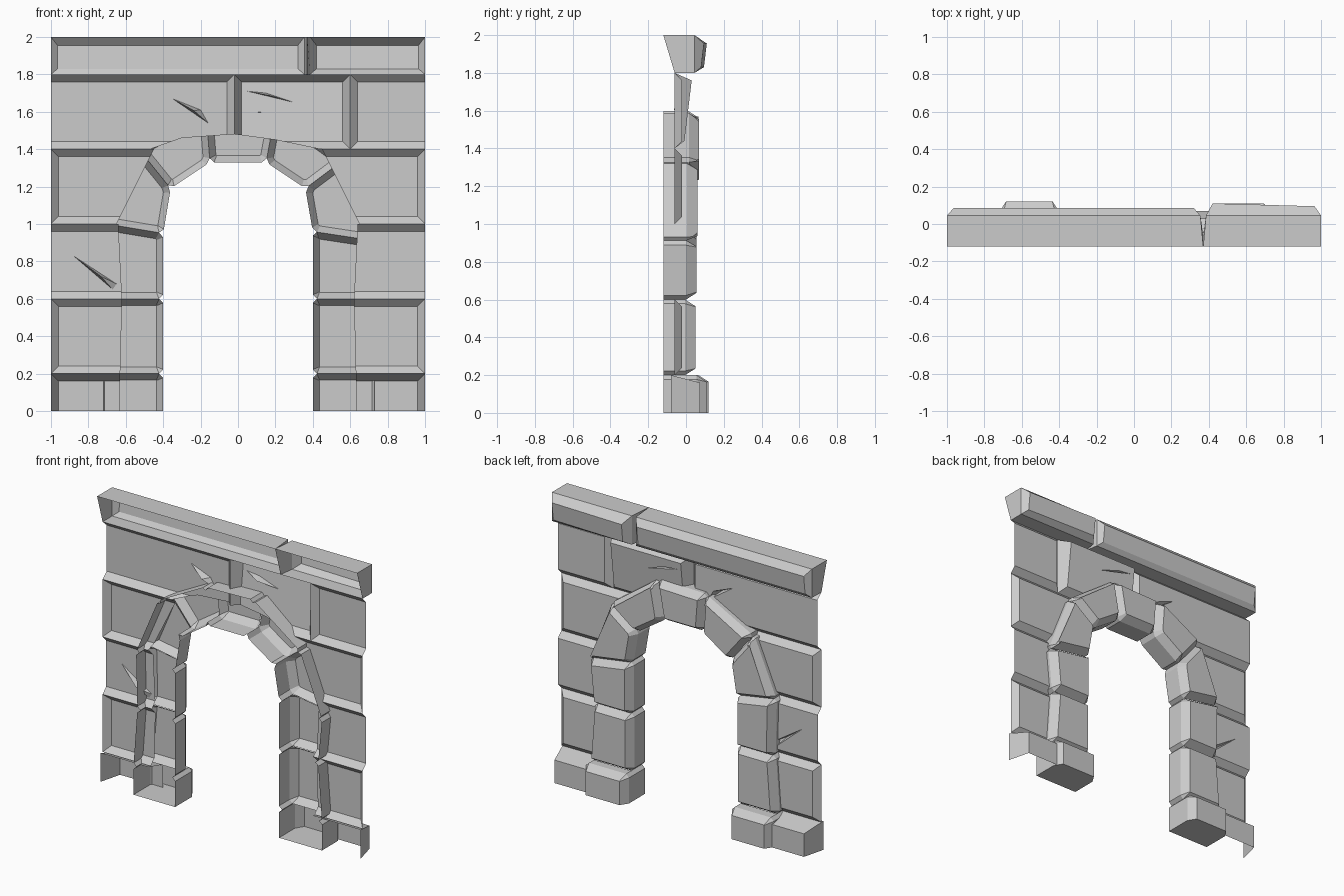
import bpy, bmesh
from mathutils import Vector

if "Cube" in bpy.data.objects:
    bpy.data.objects.remove(bpy.data.objects["Cube"], do_unlink=True)

stone_mat = bpy.data.materials.new("grey_stone")
stone_mat.use_nodes = True
GREY = (0.6, 0.6, 0.6, 1)
stone_mat.diffuse_color = GREY
stone_mat.node_tree.nodes["Principled BSDF"].inputs["Base Color"].default_value = GREY

FRONT = -0.12


def finish(name, bm):
    mesh = bpy.data.meshes.new(name)
    bm.to_mesh(mesh)
    bm.free()
    mesh.materials.append(stone_mat)
    obj = bpy.data.objects.new(name, mesh)
    bpy.context.collection.objects.link(obj)


def inset_outline(pts, insets):
    """Move every edge of an outline inward by its own distance."""
    n = len(pts)
    normals = []
    for i in range(n):
        d = (pts[(i + 1) % n] - pts[i]).normalized()
        normals.append(Vector((d.y, -d.x)))
    out = []
    for i, v in enumerate(pts):
        a, b = normals[i - 1], normals[i]
        da, db = a.dot(v) - insets[i - 1], b.dot(v) - insets[i]
        det = a.x * b.y - a.y * b.x
        if abs(det) < 0.05:
            out.append(v - b * insets[i])
        else:
            out.append(Vector(((da * b.y - a.y * db) / det, (a.x * db - da * b.x) / det)))
    return out


def shell(name, pts, kinds, groove, back, bevel=0.04, gouges=(), tilt=0):
    """Open-fronted block. Edge kinds: b bevel, s side and bevel,
    t short ledge and bevel, f flat side, o open."""
    pts = [Vector(p) for p in pts]
    n = len(pts)
    top = max(p.y for p in pts)
    inner = inset_outline(pts, [bevel if k in "bst" else 0 for k in kinds])
    bm = bmesh.new()

    def back_vert(x, z):
        return bm.verts.new((x, back - tilt * (top - z), z))

    mid_ring = [bm.verts.new((p.x, groove, p.y)) for p in pts]
    back_ring = [back_vert(p.x, p.y) for p in inner]
    for i, k in enumerate(kinds):
        j = (i + 1) % n
        if k in "sft":
            start = 0 if k == "t" else FRONT
            fj, fi = (bm.verts.new((pts[m].x, start, pts[m].y)) for m in (j, i))
            bm.faces.new((fj, fi, mid_ring[i], mid_ring[j]))
        if k != "o":
            bm.faces.new((mid_ring[j], mid_ring[i], back_ring[i], back_ring[j]))
    if gouges:
        # sharp chips sunk into the face
        edges = [bm.edges.get((back_ring[i], back_ring[(i + 1) % n]))
                 or bm.edges.new((back_ring[i], back_ring[(i + 1) % n])) for i in range(n)]
        for tri in gouges:
            rim = [back_vert(x, z) for x, z in tri]
            tip = bm.verts.new(sum((v.co for v in rim), Vector()) / 3 - Vector((0, 0.05, 0)))
            for i in range(3):
                bm.faces.new((rim[(i + 1) % 3], rim[i], tip))
                edges.append(bm.edges.get((rim[i], rim[(i + 1) % 3])))
        made = bmesh.ops.triangle_fill(bm, use_beauty=True, use_dissolve=False,
                                       edges=edges, normal=(0, 1, 0))
        for f in made["geom"]:
            if isinstance(f, bmesh.types.BMFace):
                f.normal_update()
                if f.normal.y < 0:
                    f.normal_flip()
    else:
        bm.faces.new(back_ring[::-1])
    bmesh.ops.remove_doubles(bm, verts=bm.verts, dist=0.0001)
    bmesh.ops.delete(bm, geom=[v for v in bm.verts if not v.link_faces], context="VERTS")
    finish(name, bm)


# Arch ring: joints as inner and outer ends, from one foot over to the other
joints = [((.40, 0), (.73, 0)), ((.40, .20), (.73, .20)), ((.40, .60), (.70, .60)),
          ((.40, .96), (.73, .91)), ((.36, 1.19), (.56, 1.34)), ((.15, 1.33), (.20, 1.60)),
          ((-.15, 1.33), (-.17, 1.59)), ((-.36, 1.19), (-.53, 1.40)), ((-.40, .95), (-.70, 1.0)),
          ((-.40, .60), (-.69, .60)), ((-.40, .20), (-.72, .20)), ((-.40, 0), (-.72, 0))]
depths = [.11, .05, .055, .06, .07, .065, .07, .06, .055, .05, .12]
last = len(depths) - 1
for s, depth in enumerate(depths):
    (in0, out0), (in1, out1) = joints[s], joints[s + 1]
    corners = [Vector(p) for p in (in0, out0, out1, in1)]
    ground = {0: (0, 1), last: (2, 3)}.get(s, ())
    edge_kinds = {0: "fsts", last: "tsfs"}.get(s, "bsbs")
    pts, kinds = [], []
    for i, v in enumerate(corners):
        if i in ground:
            pts.append(v)
        else:
            pts.append(v + (corners[i - 1] - v).normalized() * 0.022)
            pts.append(v + (corners[(i + 1) % 4] - v).normalized() * 0.022)
            kinds.append("s")
        kinds.append(edge_kinds[i])
    part = "foot_stone" if s in (0, last) else "jamb_stone" if s in (1, 2, 8, 9) else "arch_stone"
    shell(f"{part}_{s}", pts, kinds, depth - 0.055, depth, 0.035)

# Wall courses beside the opening: bottom, top, inner ends, outer edge, groove, face
courses = [(0, .2, .63, .63, "b", -.08, .075), (.2, .6, .63, .62, "b", -.06, -.02),
           (.6, 1.0, .62, .64, "o", -.06, -.02), (1.0, 1.4, .65, .45, "b", -.06, -.02)]
for c, (z0, z1, x0, x1, end, groove, face) in enumerate(courses):
    low = "o" if c == 0 else "b"
    pts = [(x0, z0), (1, z0), (1, z1), (x1, z1)]
    shell(f"wall_block_left_{c}", pts, low + end + "bo", groove, face)
    mirrored = [(-x, z) for x, z in pts][::-1]
    chip = [((-.88, .83), (-.67, .65), (-.65, .68))] if c == 2 else ()
    shell(f"wall_block_right_{c}", mirrored, "b" + end + low + "o", groove, face, gouges=chip)

# Top wall course over the arch
shell("top_block_right", [(-1, 1.4), (-.47, 1.4), (-.3, 1.46), (-.02, 1.48), (-.02, 1.8), (-1, 1.8)],
      "boobbo", -.06, -.015, gouges=[((-.35, 1.67), (-.16, 1.54), (-.2, 1.61))])
shell("top_block_middle", [(-.02, 1.48), (.2, 1.45), (.44, 1.4), (.6, 1.4), (.6, 1.8), (-.02, 1.8)],
      "oobbbb", -.06, .035, gouges=[((.05, 1.71), (.3, 1.65), (.15, 1.7))], tilt=.12)
shell("top_block_left", [(.6, 1.4), (1, 1.4), (1, 1.8), (.6, 1.8)], "bobb", -.06, -.02)


def cornice(name, x0, x1, slant0, slant1, bulge0, bulge1):
    """Hollow coping length with a bevelled back."""
    bm = bmesh.new()

    def ring(x, slant, inward, bulge):
        prof = [(x - slant, FRONT, 2), (x, .045, 2), (x, .045, 1.8), (x - slant, -.06, 1.8),
                (x + inward, bulge, 1.955), (x + inward, bulge - .015, 1.83)]
        return [bm.verts.new(p) for p in prof]

    a0, b0, c0, d0, e0, f0 = ring(x0, slant0, .035, bulge0)
    a1, b1, c1, d1, e1, f1 = ring(x1, slant1, -.035, bulge1)
    for quad in ((a0, a1, b1, b0), (d1, d0, c0, c1), (a0, b0, c0, d0), (d1, c1, b1, a1),
                 (b0, b1, e1, e0), (e0, e1, f1, f0), (f0, f1, c1, c0),
                 (b0, e0, f0, c0), (c1, f1, e1, b1)):
        bm.faces.new(quad)
    finish(name, bm)


# Coping along the top, in two lengths meeting in a V-shaped joint
cornice("cornice_long", -1, .355, 0, -.015, .085, .085)
cornice("cornice_short", .385, 1, .015, 0, .11, .095)
